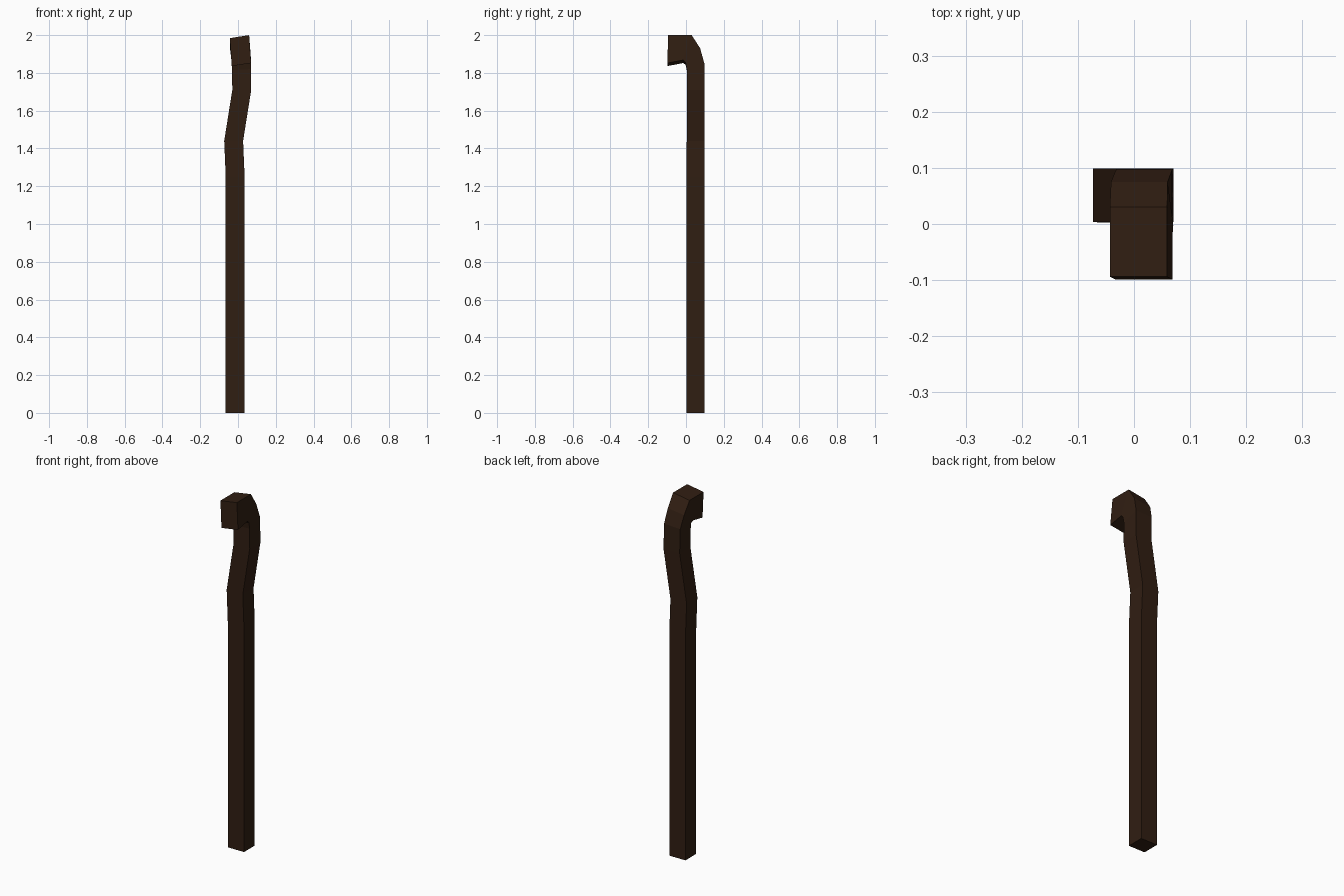
import bpy, bmesh

if "Cube" in bpy.data.objects:
    bpy.data.objects.remove(bpy.data.objects["Cube"])

# Cross-sections along the staff: (left x, right x, front y, front z, back y, back z, left-side z drop)
sections = [
    (-0.065, 0.035, 0.003, 0.00, 0.098, 0.00, 0.0),
    (-0.065, 0.035, 0.003, 1.25, 0.098, 1.25, 0.0),
    (-0.073, 0.027, 0.004, 1.44, 0.099, 1.44, 0.0),
    (-0.030, 0.070, 0.004, 1.71, 0.099, 1.71, 0.0),
    (-0.032, 0.068, 0.004, 1.82, 0.097, 1.85, 0.005),
    (-0.036, 0.065, -0.002, 1.855, 0.075, 1.93, 0.012),
    (-0.038, 0.064, -0.015, 1.868, 0.030, 2.00, 0.016),
    (-0.038, 0.064, -0.099, 1.852, -0.094, 2.00, 0.016),
]

bm = bmesh.new()
rings = []
for i, (l, r, fy, fz, by, bz, d) in enumerate(sections):
    # the hook leans slightly: its upper edge sits further left than its lower edge
    s = 0.005 if i >= 5 else 0.0
    rings.append([bm.verts.new(p) for p in (
        (l + s, fy, fz - d), (r + s, fy, fz),
        (r - s, by, bz), (l - s, by, bz - d))])
for a, b in zip(rings, rings[1:]):
    for i in range(4):
        j = (i + 1) % 4
        bm.faces.new((a[i], a[j], b[j], b[i]))
bm.faces.new(rings[0][::-1])
bm.faces.new(rings[-1])
bmesh.ops.recalc_face_normals(bm, faces=bm.faces)

# Crooked wooden staff with hooked top
mesh = bpy.data.meshes.new("crooked_staff")
bm.to_mesh(mesh)
bm.free()
staff = bpy.data.objects.new("crooked_staff", mesh)
bpy.context.collection.objects.link(staff)

wood = bpy.data.materials.new("dark_wood")
wood.diffuse_color = (0.03, 0.013, 0.006, 1)
wood.use_nodes = True
wood.node_tree.nodes["Principled BSDF"].inputs["Base Color"].default_value = wood.diffuse_color
mesh.materials.append(wood)
